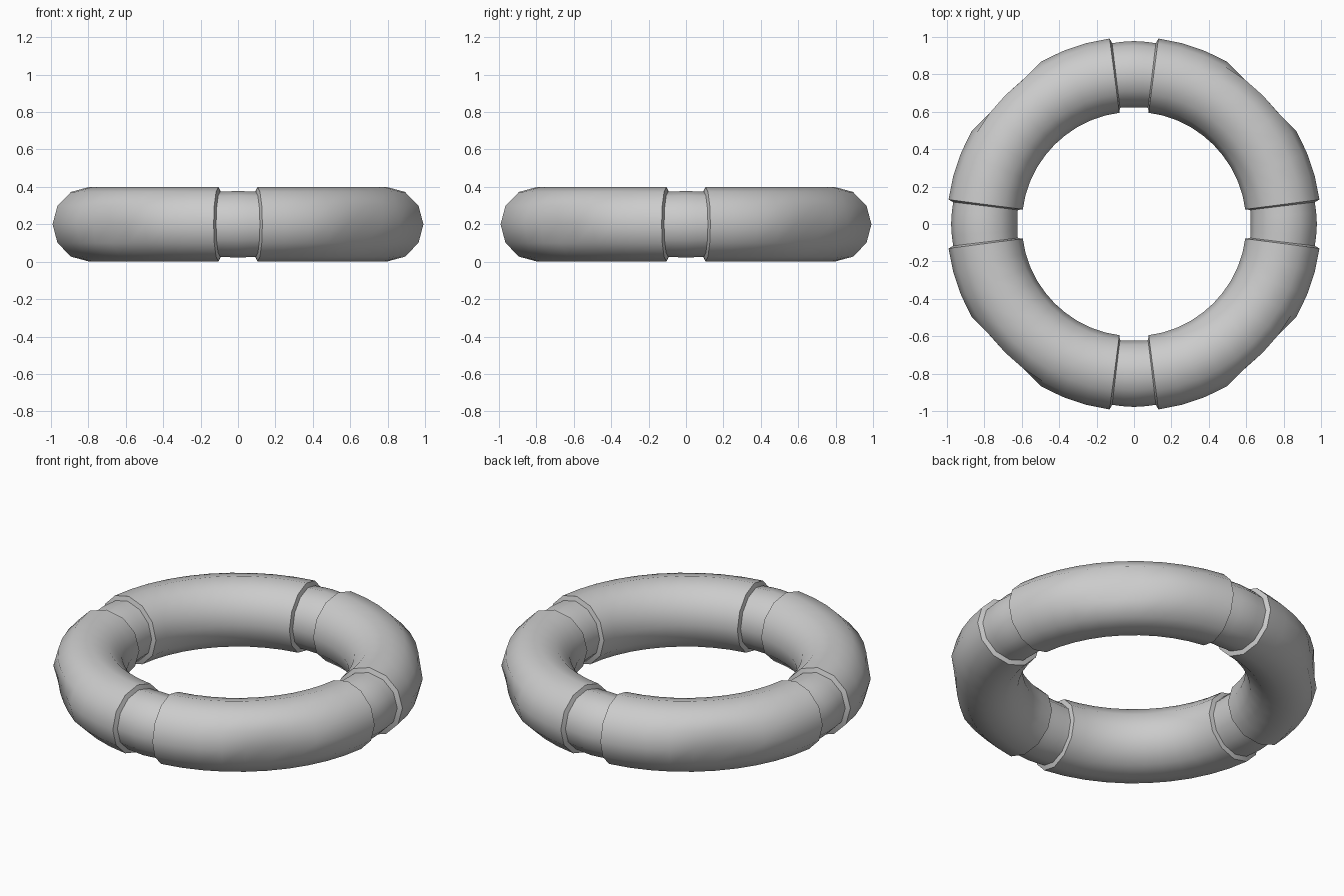
import bpy, bmesh
from math import sin, cos, radians, pi

if "Cube" in bpy.data.objects:
    bpy.data.objects.remove(bpy.data.objects["Cube"])

MAJOR, HEIGHT, SIDES = 0.8, 0.2, 12


def flat_factor(angle):
    """Radius of a straight chord across the 30-60 degree outer flat."""
    if 30 < angle < 60:
        return cos(radians(15)) / cos(radians(angle - 45))
    return 1.0


# stations of one quarter: (angle, tube radius); thin strap groove at the axis
quarter = [(0, 0.178), (3.5, 0.176), (6.9, 0.174), (7.5, 0.2)]
quarter += [(7.5 * i, 0.2) for i in range(2, 11)]
quarter += [(82.5, 0.2), (83.1, 0.174), (86.5, 0.176)]

bm = bmesh.new()
loops = []
for q in range(4):
    for angle, tube in quarter:
        a = radians(angle + 90 * q)
        loop = []
        for s in range(SIDES):
            t = 2 * pi * s / SIDES
            r = MAJOR + tube * cos(t)
            if s == 0:                      # flattened outer equator
                r *= flat_factor(angle)
            elif s == SIDES - 1:            # softer flat just below it
                r *= 0.5 + 0.5 * flat_factor(angle)
            loop.append(bm.verts.new((r * cos(a), r * sin(a),
                                      HEIGHT + tube * sin(t))))
        loops.append(loop)

# skin the closed tube
for i, loop in enumerate(loops):
    nxt = loops[(i + 1) % len(loops)]
    for s in range(SIDES):
        n = (s + 1) % SIDES
        bm.faces.new((loop[s], nxt[s], nxt[n], loop[n]))
bmesh.ops.recalc_face_normals(bm, faces=bm.faces)

mesh = bpy.data.meshes.new("float_ring")
bm.to_mesh(mesh)
bm.free()
ring = bpy.data.objects.new("float_ring", mesh)
bpy.context.collection.objects.link(ring)
bpy.context.view_layer.objects.active = ring
ring.select_set(True)
bpy.ops.object.shade_smooth_by_angle(angle=radians(50))
